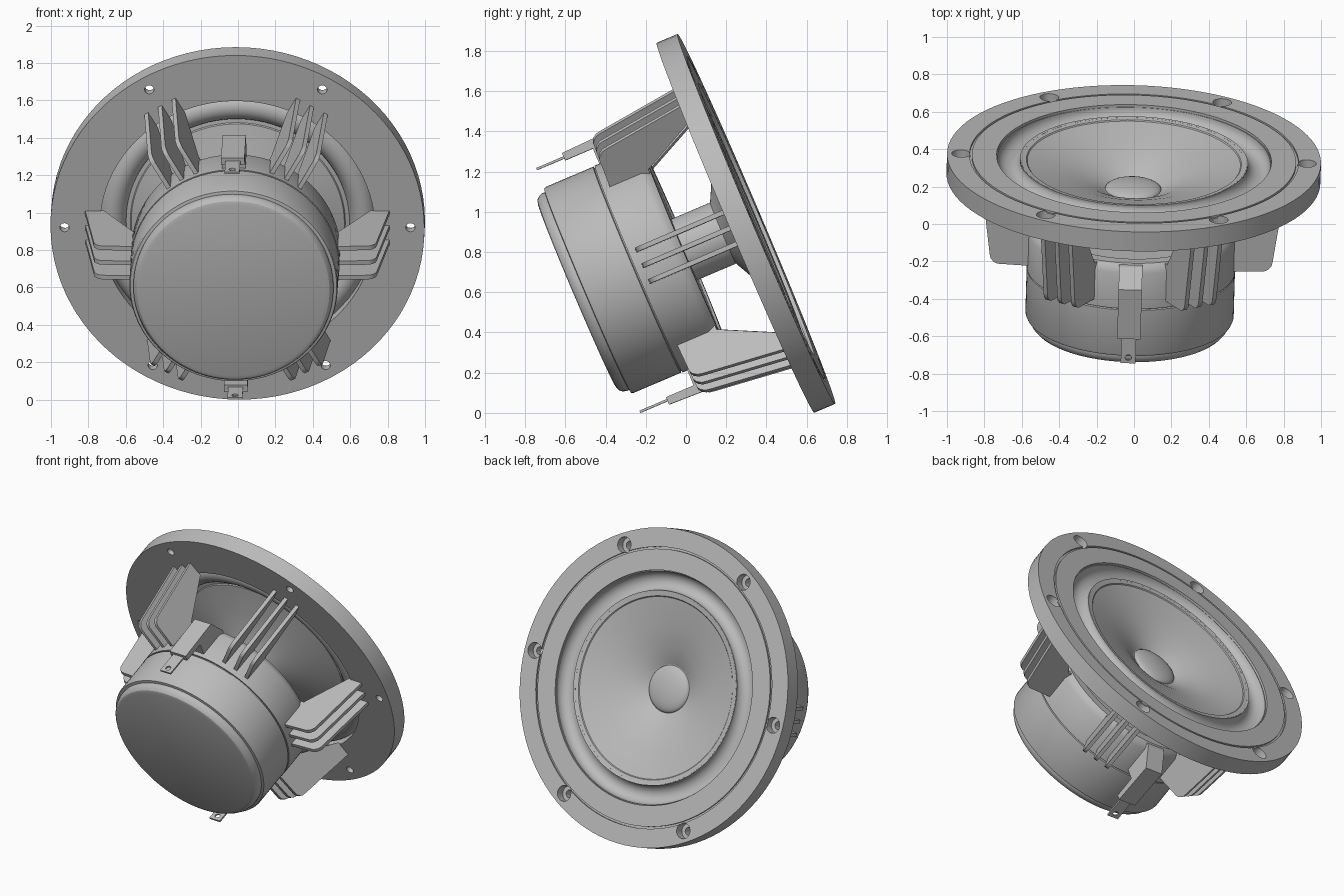
import bpy, bmesh
from math import pi, radians, sin, cos
from mathutils import Matrix

cube = bpy.data.objects.get("Cube")
if cube:
    bpy.data.objects.remove(cube)

grey = bpy.data.materials.new("plain_grey")
grey.use_nodes = True
COLOUR = (0.5, 0.5, 0.5, 1)
grey.diffuse_color = COLOUR
grey.node_tree.nodes["Principled BSDF"].inputs["Base Color"].default_value = COLOUR

# Driver frame: local z runs along the driver axis, zero at the flange face
FRAME = (Matrix.Translation((0, 0.35, 0.965))
         @ Matrix.Rotation(radians(-1.65), 4, 'Z')
         @ Matrix.Rotation(radians(-66.93), 4, 'X'))


def finish(bm, name, turn=0):
    bmesh.ops.recalc_face_normals(bm, faces=bm.faces)
    mesh = bpy.data.meshes.new(name)
    bm.to_mesh(mesh)
    bm.free()
    mesh.materials.append(grey)
    obj = bpy.data.objects.new(name, mesh)
    bpy.context.collection.objects.link(obj)
    obj.matrix_world = FRAME @ Matrix.Rotation(turn, 4, 'Z')
    return obj


def lathe(name, profile, closed=True, steps=96):
    """Spin (radius, depth) points around the driver axis."""
    bm = bmesh.new()
    verts = [bm.verts.new((r, 0, a)) for r, a in profile]
    pairs = list(zip(verts, verts[1:]))
    if closed:
        pairs.append((verts[-1], verts[0]))
    edges = [bm.edges.new(p) for p in pairs]
    bmesh.ops.spin(bm, geom=verts + edges, cent=(0, 0, 0), axis=(0, 0, 1),
                   angle=2 * pi, steps=steps)
    bmesh.ops.remove_doubles(bm, verts=bm.verts, dist=0.0002)
    return finish(bm, name)


def plate(name, outline, width, turn, offset=0):
    """Extrude a (radius, depth) outline sideways, then turn it about the axis."""
    bm = bmesh.new()
    face = bm.faces.new([bm.verts.new((r, offset - width / 2, a)) for r, a in outline])
    out = bmesh.ops.extrude_face_region(bm, geom=[face])
    moved = [g for g in out["geom"] if isinstance(g, bmesh.types.BMVert)]
    bmesh.ops.translate(bm, verts=moved, vec=(0, width, 0))
    return finish(bm, name, turn)


def drill(obj, cylinders):
    """Cut cylinders given as (radius, length, local matrix)."""
    bm = bmesh.new()
    for radius, length, place in cylinders:
        bmesh.ops.create_cone(bm, cap_ends=True, segments=24, radius1=radius,
                              radius2=radius, depth=length, matrix=place)
    cutter = finish(bm, "hole_cutter")
    cutter.matrix_world = obj.matrix_world
    cutter.hide_render = True
    mod = obj.modifiers.new("holes", 'BOOLEAN')
    mod.operation = 'DIFFERENCE'
    mod.object = cutter
    mod.solver = 'EXACT'
    bpy.context.view_layer.update()
    graph = bpy.context.evaluated_depsgraph_get()
    mesh = bpy.data.meshes.new_from_object(obj.evaluated_get(graph))
    obj.modifiers.clear()
    obj.data = mesh
    bpy.data.objects.remove(cutter)


parts = []

# Mounting flange with a thin groove and six counterbored screw holes
flange = lathe("flange", [(0.735, -0.113), (1, -0.113), (1, 0), (0.88, 0), (0.88, -0.012),
                          (0.867, -0.012), (0.867, 0), (0.735, 0)])
spots = [(0.925 * cos(k * pi / 3), 0.925 * sin(k * pi / 3)) for k in range(6)]
drill(flange, [(0.025, 0.4, Matrix.Translation((x, y, 0))) for x, y in spots])
drill(flange, [(0.05, 0.12, Matrix.Translation((x, y, 0))) for x, y in spots])
parts.append(flange)

# Surround: a half roll that dips backwards
arc = [(pi * k / 14) for k in range(15)]
front = [(0.668 + 0.062 * cos(t), -0.014 - 0.062 * sin(t)) for t in arc]
back = [(0.668 + 0.072 * cos(t), -0.016 - 0.072 * sin(t)) for t in reversed(arc)]
parts.append(lathe("surround", front + back))

# Cone and dust cap
cone = [(0.14, -0.185), (0.165, -0.168), (0.26, -0.12), (0.4, -0.07), (0.57, -0.026),
        (0.575, -0.02), (0.61, -0.014)]
parts.append(lathe("cone", cone + [(r, a - 0.012) for r, a in reversed(cone)]))
dome = [(0.15 * sin(t), -0.178 + 0.04 * cos(t)) for t in [pi / 2 * k / 8 for k in range(9)]]
parts.append(lathe("dust_cap", dome, closed=False))

# Voice coil tube between the cone and the magnet
parts.append(lathe("voice_coil", [(0.165, -0.39), (0.165, -0.175), (0.15, -0.175),
                                  (0.15, -0.39)]))

# Magnet cup with rounded rear edge
parts.append(lathe("magnet_cup", [
    (0, -0.97), (0.495, -0.97), (0.515, -0.964), (0.528, -0.95), (0.535, -0.93),
    (0.535, -0.915), (0.552, -0.912), (0.557, -0.9), (0.557, -0.645), (0.549, -0.641),
    (0.549, -0.63), (0, -0.63)], closed=False))

# Basket hub in front of the magnet
parts.append(lathe("basket_hub", [
    (0, -0.636), (0.559, -0.636), (0.559, -0.43), (0.545, -0.4), (0.53, -0.383),
    (0.47, -0.383), (0.46, -0.395), (0, -0.395)], closed=False))

# Six spokes of three parallel fins each
fin = [(0.53, -0.6), (0.715, -0.592), (0.735, -0.582), (0.752, -0.56), (0.757, -0.535),
       (0.815, -0.1), (0.737, -0.1), (0.71, -0.113), (0.555, -0.388), (0.53, -0.388)]
for k in range(6):
    for n in (-1, 0, 1):
        parts.append(plate("spoke_fin", fin, 0.024, k * pi / 3, n * 0.085))

# Two terminals: insulating block and drilled blade
block = [(0.64, -0.76), (0.68, -0.76), (0.69, -0.47), (0.56, -0.39), (0.53, -0.39),
         (0.53, -0.61), (0.64, -0.61)]
blade = [(0.65, -0.908), (0.662, -0.908), (0.662, -0.74), (0.65, -0.74)]
for turn in (pi / 2, -pi / 2):
    parts.append(plate("terminal_block", block, 0.125, turn))
    tab = plate("terminal_blade", blade, 0.08, turn)
    drill(tab, [(0.017, 0.1, Matrix.Translation((0.656, 0, -0.875))
                 @ Matrix.Rotation(pi / 2, 4, 'Y'))])
    parts.append(tab)

# Smooth shading with sharp edges kept
bpy.ops.object.select_all(action='DESELECT')
for obj in parts:
    obj.select_set(True)
bpy.context.view_layer.objects.active = parts[0]
bpy.ops.object.shade_smooth_by_angle(angle=radians(30))
